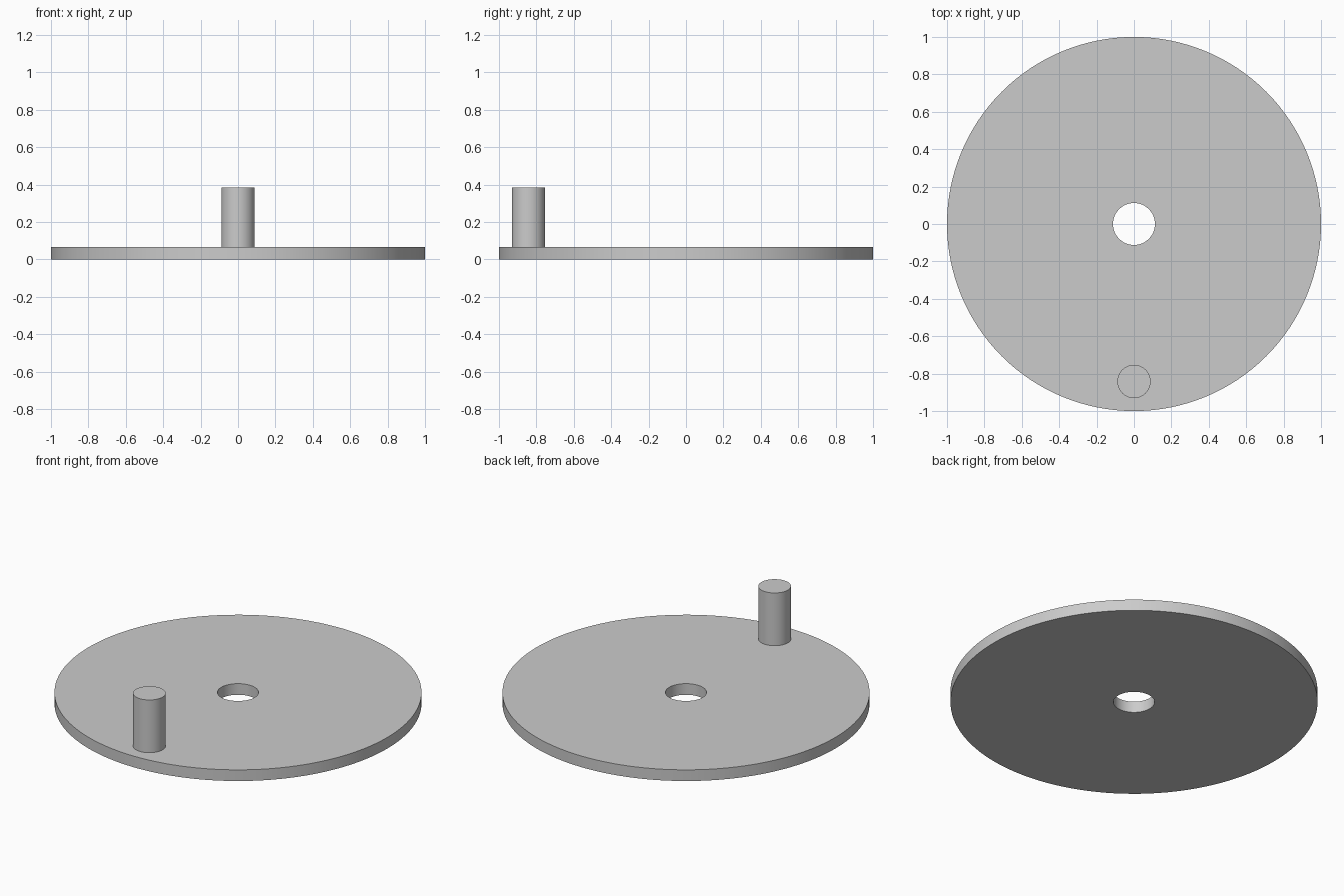
import bpy
import bmesh
import math
from mathutils import Matrix

default_cube = bpy.data.objects.get("Cube")
if default_cube:
    bpy.data.objects.remove(default_cube, do_unlink=True)

DISC_RADIUS, HOLE_RADIUS, DISC_HEIGHT = 1.0, 0.112, 0.067
PEG_RADIUS, PEG_TOP, PEG_Y = 0.089, 0.384, -0.842
SEGMENTS = 128

grey = bpy.data.materials.new("plain grey")
grey.use_nodes = True
GREY = (0.6, 0.6, 0.6, 1.0)
grey.diffuse_color = GREY
grey.node_tree.nodes["Principled BSDF"].inputs["Base Color"].default_value = GREY


def lathe(name, profile, location=(0, 0, 0), closed=False):
    """Spin an (r, z) profile around the z axis."""
    bm = bmesh.new()
    verts = [bm.verts.new((r, 0, z)) for r, z in profile]
    edges = [bm.edges.new(pair) for pair in zip(verts, verts[1:])]
    if closed:
        edges.append(bm.edges.new((verts[-1], verts[0])))
    bmesh.ops.spin(bm, geom=verts + edges, cent=(0, 0, 0), axis=(0, 0, 1),
                   angle=math.tau, steps=SEGMENTS, use_merge=True)
    bmesh.ops.remove_doubles(bm, verts=bm.verts, dist=1e-5)
    bmesh.ops.recalc_face_normals(bm, faces=bm.faces)
    mesh = bpy.data.meshes.new(name)
    bm.to_mesh(mesh)
    bm.free()
    return finish(name, mesh, location)


def finish(name, mesh, location):
    mesh.materials.append(grey)
    obj = bpy.data.objects.new(name, mesh)
    obj.location = location
    bpy.context.collection.objects.link(obj)
    bpy.ops.object.select_all(action="DESELECT")
    obj.select_set(True)
    bpy.context.view_layer.objects.active = obj
    bpy.ops.object.shade_smooth_by_angle(angle=math.radians(30))
    return obj


# Flat wheel with a round centre hole
lathe("disc", [(HOLE_RADIUS, 0), (DISC_RADIUS, 0),
               (DISC_RADIUS, DISC_HEIGHT), (HOLE_RADIUS, DISC_HEIGHT)], closed=True)

# Upright handle peg near the front rim, seated just inside the disc
peg_base = DISC_HEIGHT / 2
peg_height = PEG_TOP - peg_base
bm = bmesh.new()
bmesh.ops.create_cone(bm, cap_ends=True, segments=SEGMENTS // 2,
                      radius1=PEG_RADIUS, radius2=PEG_RADIUS, depth=peg_height,
                      matrix=Matrix.Translation((0, 0, peg_height / 2)))
peg_mesh = bpy.data.meshes.new("peg")
bm.to_mesh(peg_mesh)
bm.free()
finish("peg", peg_mesh, (0, PEG_Y, peg_base))
